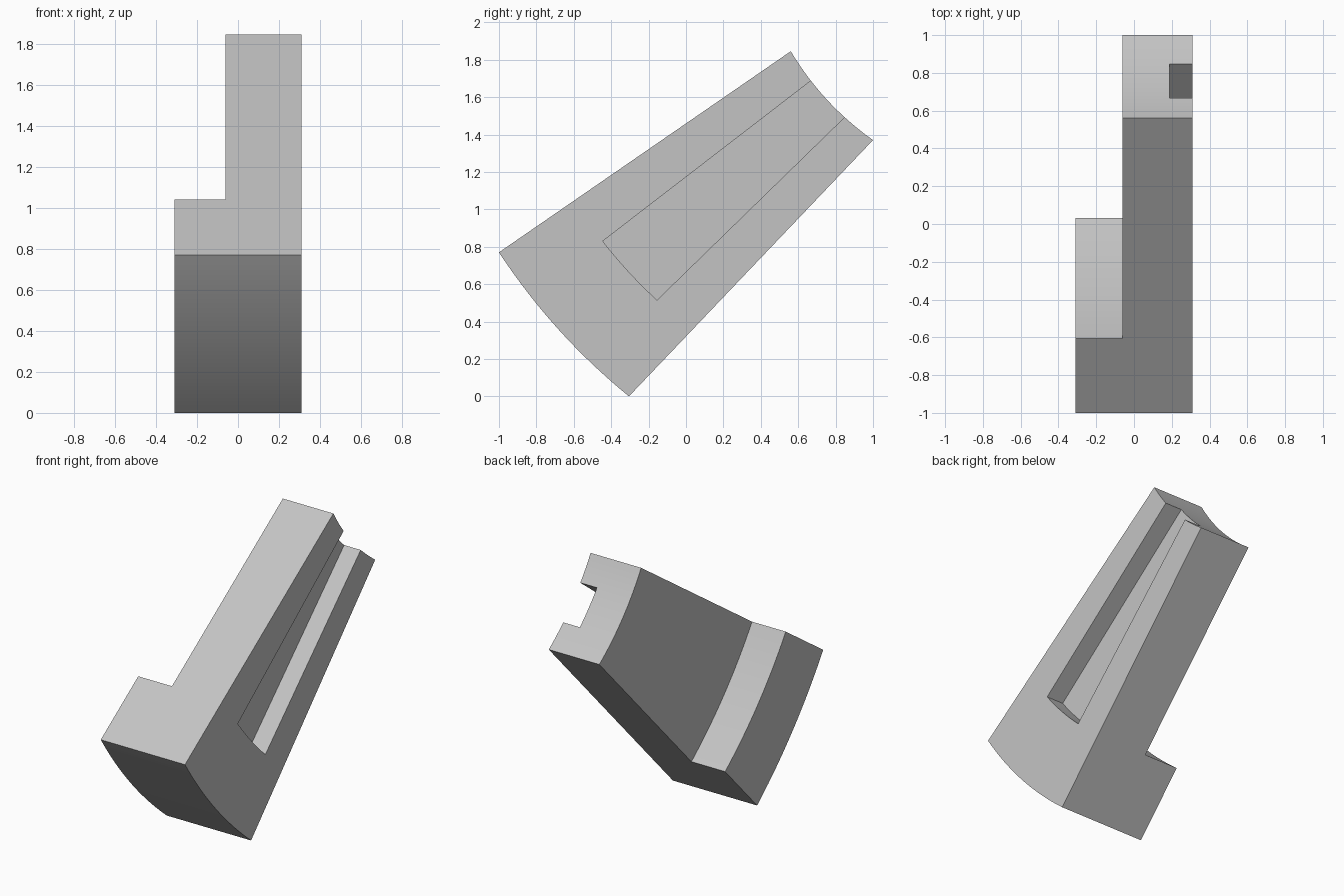
import bpy, bmesh, math
from mathutils import Vector

cube = bpy.data.objects.get("Cube")
if cube:
    bpy.data.objects.remove(cube, do_unlink=True)

grey = bpy.data.materials.new("plain_grey")
grey.use_nodes = True
colour = (0.55, 0.55, 0.55, 1)
grey.diffuse_color = colour
grey.node_tree.nodes["Principled BSDF"].inputs["Base Color"].default_value = colour


def arc(a, b, sag, extend=0.0, steps=20):
    """Shallow arc in the y-z plane from a to b, bulging down and forward."""
    a, b = Vector(a), Vector(b)
    d = b - a
    normal = Vector((d.y, -d.x)).normalized()
    points = []
    for i in range(steps + 1):
        t = -extend + (1 + 2 * extend) * i / steps
        points.append(a + d * t + normal * 4 * sag * t * (1 - t))
    return points


def prism(name, profile, x0, x1):
    """Extrude a y-z profile along x."""
    bm = bmesh.new()
    face = bm.faces.new([bm.verts.new((x0, p[0], p[1])) for p in profile])
    result = bmesh.ops.extrude_face_region(bm, geom=[face])
    moved = [v for v in result["geom"] if isinstance(v, bmesh.types.BMVert)]
    bmesh.ops.translate(bm, verts=moved, vec=(x1 - x0, 0, 0))
    bmesh.ops.recalc_face_normals(bm, faces=bm.faces)
    mesh = bpy.data.meshes.new(name)
    bm.to_mesh(mesh)
    bm.free()
    mesh.materials.append(grey)
    obj = bpy.data.objects.new(name, mesh)
    bpy.context.collection.objects.link(obj)
    return obj


def cut(target, cutter):
    cutter.hide_render = True
    mod = target.modifiers.new("cut", 'BOOLEAN')
    mod.operation, mod.solver, mod.object = 'DIFFERENCE', 'EXACT', cutter
    bpy.context.view_layer.objects.active = target
    bpy.ops.object.modifier_apply(modifier=mod.name)
    bpy.data.objects.remove(cutter, do_unlink=True)


# Tapered wedge with a convex outer end and a concave inner end
outer = arc((-1, 0.77), (-0.305, 0), 0.04)
inner = arc((0.56, 1.845), (1, 1.37), 0.034)
wedge = prism("wedge_segment", outer + inner[::-1], -0.31, 0.31)

# Step on one side, leaving a thick foot at the outer end
step = arc((-0.605, 1.04), (0.03, 0.355), 0.038, extend=0.1)
cut(wedge, prism("step_cutter", step + [(2, 1.2), (0.5, 2.6)], -0.6, -0.062))

# Tapered slot on the other side, open at the inner end
top, low = Vector((-0.445, 0.83)), Vector((-0.155, 0.515))
top_end = top + (Vector((0.665, 1.685)) - top) * 1.3
low_end = low + (Vector((0.84, 1.485)) - low) * 1.3
slot = arc(top, low, 0.009) + [low_end, top_end]
cut(wedge, prism("slot_cutter", slot, 0.188, 0.6))

# Smooth curved ends, crisp edges
bpy.ops.object.select_all(action='DESELECT')
wedge.select_set(True)
bpy.context.view_layer.objects.active = wedge
bpy.ops.object.shade_smooth_by_angle(angle=math.radians(30))
